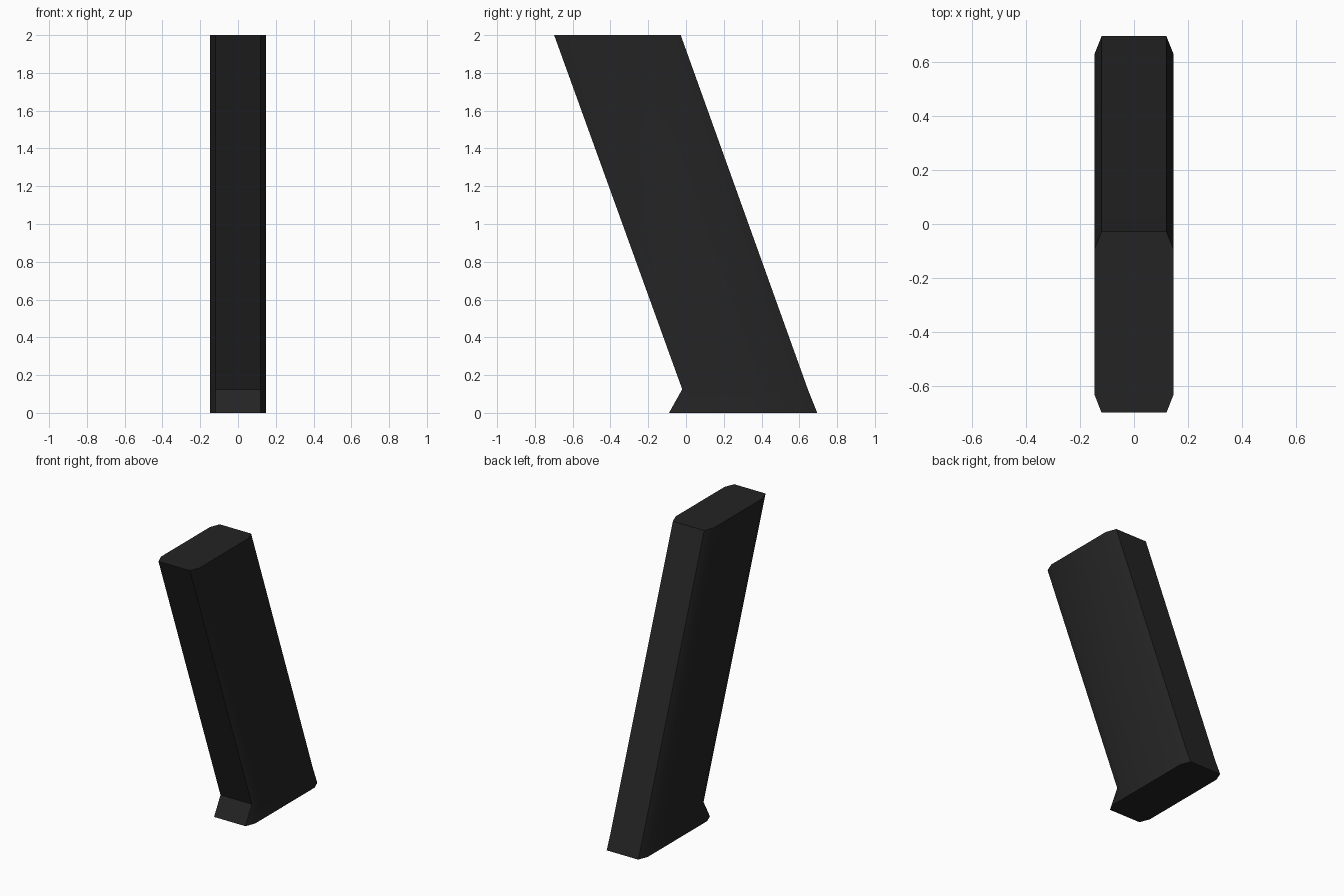
import bpy, bmesh, math

if "Cube" in bpy.data.objects:
    bpy.data.objects.remove(bpy.data.objects["Cube"])

# Dark matte plastic
mat = bpy.data.materials.new("near_black")
mat.diffuse_color = (0.0175, 0.0175, 0.0175, 1)
mat.use_nodes = True
mat.node_tree.nodes["Principled BSDF"].inputs["Base Color"].default_value = mat.diffuse_color

HALF, END, CH = 0.147, 0.12, 0.068   # half width, half width at ends, chamfer length


def section(y0, y1, z):
    """Octagonal cross-section: long sides with shallow chamfers front and back."""
    right = [(END, y0), (HALF, y0 + CH), (HALF, y1 - CH), (END, y1)]
    left = [(-x, y) for x, y in reversed(right)]
    return [(x, y, z) for x, y in right + left]


# Slanted grip: flared foot, neck above the foot, top
levels = [(-0.09, 0.695, 0.0), (-0.02, 0.645, 0.125), (-0.698, -0.028, 2.0)]

bm = bmesh.new()
rings = [[bm.verts.new(p) for p in section(*lv)] for lv in levels]
for a, b in zip(rings, rings[1:]):
    n = len(a)
    for i in range(n):
        j = (i + 1) % n
        bm.faces.new((a[i], a[j], b[j], b[i]))
bm.faces.new(list(reversed(rings[0])))
bm.faces.new(rings[-1])
bmesh.ops.recalc_face_normals(bm, faces=bm.faces)

mesh = bpy.data.meshes.new("slanted_grip")
bm.to_mesh(mesh)
bm.free()
mesh.materials.append(mat)
grip = bpy.data.objects.new("slanted_grip", mesh)
bpy.context.collection.objects.link(grip)

# Smooth the shallow side chamfers, keep the other edges crisp
bpy.context.view_layer.objects.active = grip
grip.select_set(True)
bpy.ops.object.shade_smooth_by_angle(angle=math.radians(30))
